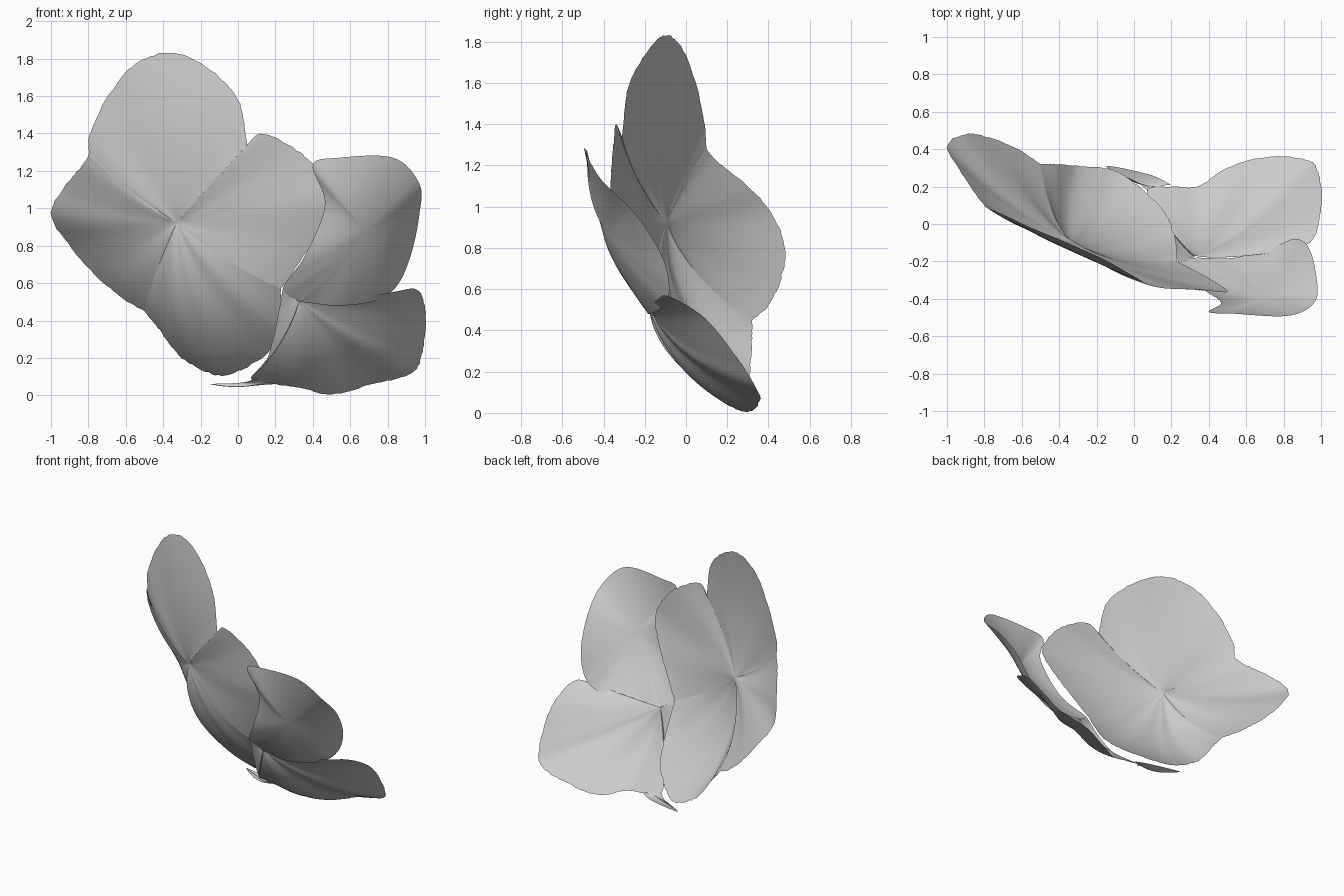
import bpy, math, random
from mathutils import Vector

random.seed(4)
RINGS, SUB = 18, 9


def smooth_line(pts):
    """Catmull-Rom through (x, y, z, bow) points."""
    p = [Vector(q) for q in pts]
    p = [2 * p[0] - p[1]] + p + [2 * p[-1] - p[-2]]
    out = []
    for i in range(1, len(p) - 2):
        a, b, c, d = p[i - 1:i + 3]
        for k in range(SUB):
            t = k / SUB
            out.append(0.5 * (2 * b + (c - a) * t + (2 * a - 5 * b + 4 * c - d) * t * t
                              + (3 * b - a - 3 * c + d) * t ** 3))
    return out + [p[-2]]


def petal(name, centre, normal, rim, dome=False):
    """Cupped fan from a centre to a rim, bowed along the normal.
    dome=True: the centre is the middle of the petal, so it stays smooth there."""
    c, n = Vector(centre), Vector(normal).normalized()
    line = smooth_line(rim)
    m = len(line)
    verts, faces = [c - n * (0 if dome else 0.012)], []
    for j, q in enumerate(line):
        t = j / (m - 1)
        edge = Vector(q[:3])
        depth = (edge - c).dot(n)
        rag = 1 + (random.uniform(-0.005, 0.005) if 0 < j < m - 1 and not dome else 0)
        for r in range(1, RINGS + 1):
            s = r / RINGS
            v = c.lerp(edge, s * (rag if r == RINGS else 1))
            if dome:
                off = depth * (s * s - s)
            else:
                crease = 0.04 * (math.exp(-t * 14) + math.exp((t - 1) * 14)) * s * (1 - s) ** 2
                off = 4 * q[3] * s * (1 - s) - crease - 0.012 * math.exp(-s * 14)
            verts.append(v + n * off)
    for j in range(m - 1):
        a, b = 1 + j * RINGS, 1 + (j + 1) * RINGS
        faces.append((0, b, a))
        for r in range(RINGS - 1):
            faces.append((a + r, b + r, b + r + 1, a + r + 1))
    me = bpy.data.meshes.new(name)
    me.from_pydata(verts, [], faces)
    me.update()
    for f in me.polygons:
        f.use_smooth = True
    ob = bpy.data.objects.new(name, me)
    bpy.context.collection.objects.link(ob)
    return ob


# Left flower: four overlapping petals
C1, N1 = (-0.33, -0.10, 0.92), (-0.35, -0.85, -0.35)
petal("left_flower_top_petal", C1, N1, [
    (-0.80, 0.10, 1.28, 0.03), (-0.79, 0.09, 1.40, 0.03), (-0.70, 0.05, 1.59, 0.03),
    (-0.55, -0.02, 1.77, 0.035), (-0.36, -0.10, 1.83, 0.04), (-0.16, -0.19, 1.75, 0.04),
    (0.00, -0.28, 1.58, 0.03), (0.05, -0.31, 1.34, 0.03)])
petal("left_flower_side_petal", C1, N1, [
    (-0.50, 0.32, 0.45, 0.06), (-0.62, 0.40, 0.52, 0.06), (-0.77, 0.46, 0.65, 0.05),
    (-0.90, 0.48, 0.80, 0.05), (-1.00, 0.42, 0.96, 0.04), (-0.94, 0.30, 1.10, 0.035),
    (-0.84, 0.15, 1.22, 0.03), (-0.80, 0.10, 1.28, 0.03)])
petal("left_flower_lower_petal", C1, N1, [
    (0.23, -0.20, 0.57, 0.05), (0.22, -0.07, 0.36, 0.08), (0.15, 0.08, 0.22, 0.10),
    (0.00, 0.22, 0.13, 0.12), (-0.12, 0.29, 0.11, 0.12), (-0.30, 0.31, 0.20, 0.11),
    (-0.42, 0.32, 0.35, 0.09), (-0.50, 0.32, 0.45, 0.06)])
petal("left_flower_right_petal", C1, N1, [
    (0.05, -0.31, 1.34, 0.03), (0.13, -0.34, 1.40, 0.03),
    (0.30, -0.35, 1.32, 0.035), (0.42, -0.36, 1.21, 0.04), (0.50, -0.36, 1.04, 0.04),
    (0.40, -0.29, 0.82, 0.04), (0.23, -0.20, 0.57, 0.05)])

# Right flower: two petals lower down and further forward
C2, N2 = (0.33, -0.18, 0.50), (0.25, -0.8, -0.5)
petal("right_flower_upper_petal", (0.68, -0.385, 0.88), (0.38, -1, -0.43), [
    (0.33, -0.18, 0.50, 0), (0.24, -0.21, 0.57, 0), (0.36, -0.34, 0.75, 0),
    (0.465, -0.42, 1.02, 0), (0.40, -0.47, 1.23, 0), (0.54, -0.48, 1.27, 0),
    (0.83, -0.49, 1.27, 0), (0.97, -0.41, 1.13, 0), (0.97, -0.25, 0.97, 0),
    (0.93, -0.12, 0.77, 0), (0.86, -0.08, 0.60, 0), (0.75, -0.12, 0.51, 0),
    (0.54, -0.18, 0.48, 0), (0.33, -0.18, 0.50, 0)], dome=True)
petal("right_flower_lower_petal", C2, N2, [
    (0.75, -0.12, 0.51, 0.02), (0.94, -0.10, 0.57, 0.03), (1.00, 0.09, 0.46, 0.05),
    (0.99, 0.26, 0.25, 0.06), (0.93, 0.34, 0.12, 0.07), (0.72, 0.36, 0.06, 0.07),
    (0.50, 0.30, 0.005, 0.07), (0.34, 0.20, 0.04, 0.06), (0.20, 0.20, 0.06, 0.06),
    (0.07, 0.18, 0.09, 0.05), (0.15, 0.03, 0.18, 0.04), (0.20, -0.10, 0.36, 0.02),
    (0.24, -0.21, 0.57, 0.0)])
# Thin torn tip trailing from the lower petal
petal("right_flower_torn_tip", (0.14, 0.20, 0.07), N2, [
    (0.20, 0.21, 0.06, 0), (0.08, 0.265, 0.055, 0), (-0.15, 0.31, 0.06, 0),
    (0.02, 0.22, 0.068, 0), (0.10, 0.15, 0.09, 0)], dome=True)
